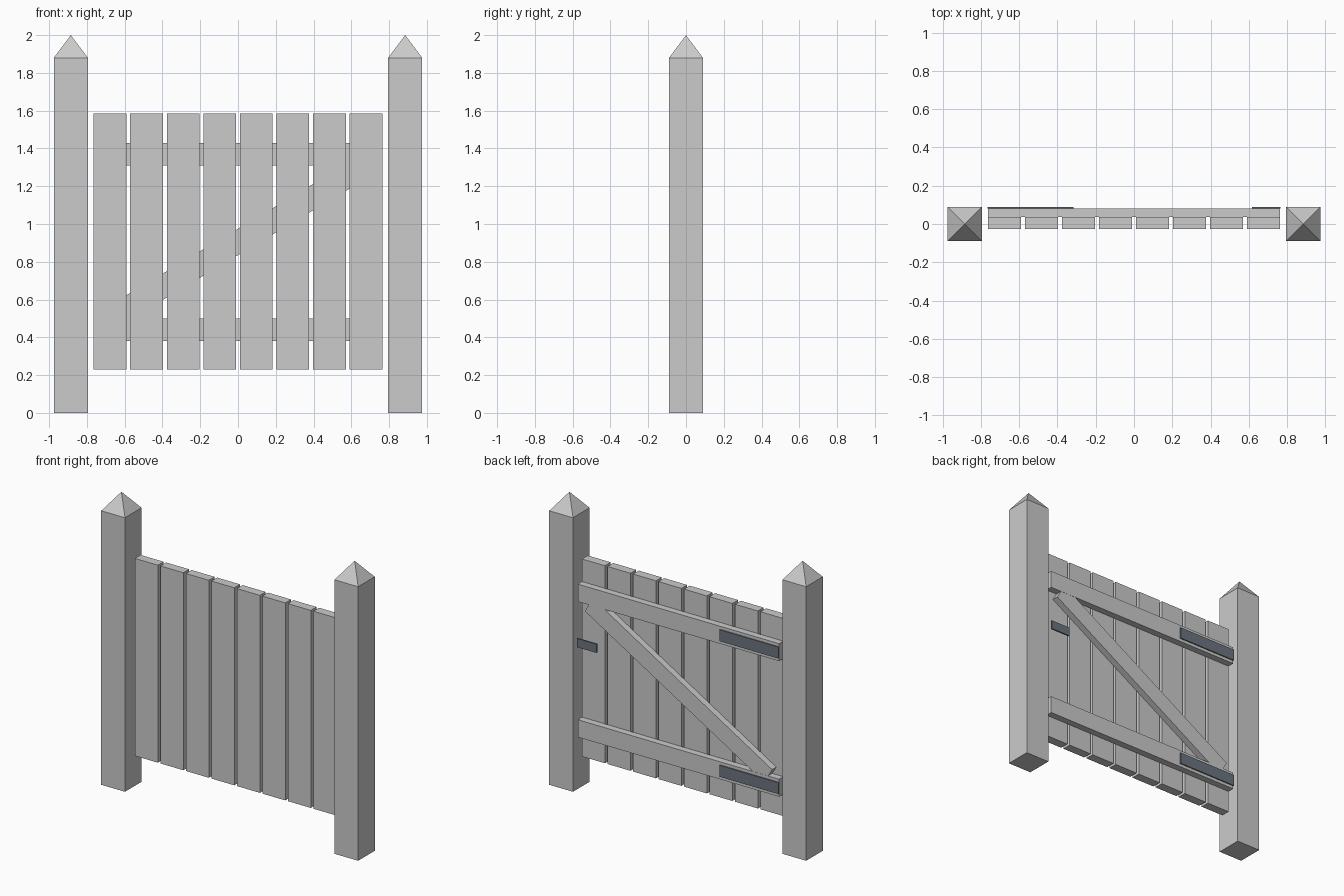
import bpy
import math

cube = bpy.data.objects.get("Cube")
if cube:
    bpy.data.objects.remove(cube, do_unlink=True)


def make_material(name, color):
    mat = bpy.data.materials.new(name)
    mat.use_nodes = True
    mat.diffuse_color = color
    mat.node_tree.nodes["Principled BSDF"].inputs["Base Color"].default_value = color
    return mat


wood = make_material("weathered grey wood", (0.6, 0.6, 0.6, 1))
iron = make_material("dark iron", (0.15, 0.175, 0.21, 1))


def box(name, xs, ys, zs, mat):
    """Box spanning the given (low, high) ranges."""
    spans = (xs, ys, zs)
    bpy.ops.mesh.primitive_cube_add(size=1, location=[(a + b) / 2 for a, b in spans])
    obj = bpy.context.object
    obj.name = name
    obj.scale = [b - a for a, b in spans]
    bpy.ops.object.transform_apply(location=False, rotation=False, scale=True)
    obj.data.materials.append(mat)
    return obj


# Posts with pyramid caps
POST_X, POST_HALF, POST_TOP, TIP = 0.885, 0.09, 1.88, 2.0
for side, label in ((-1, "right"), (1, "left")):
    x = side * POST_X
    box(f"{label}_post", (x - POST_HALF, x + POST_HALF), (-POST_HALF, POST_HALF),
        (0, POST_TOP), wood)
    bpy.ops.mesh.primitive_cone_add(
        vertices=4, radius1=POST_HALF * math.sqrt(2), radius2=0, depth=TIP - POST_TOP,
        end_fill_type='NOTHING', location=(x, 0, (POST_TOP + TIP) / 2),
        rotation=(0, 0, math.pi / 4))
    cap = bpy.context.object
    cap.name = f"{label}_post_cap"
    cap.data.materials.append(wood)

# Vertical planks
GATE_HALF, PLANKS, PLANK_W = 0.764, 8, 0.174
PLANK_BACK, RAIL_BACK = 0.036, 0.082
pitch = (2 * GATE_HALF - PLANK_W) / (PLANKS - 1)
for i in range(PLANKS):
    x = -GATE_HALF + i * pitch
    box(f"plank_{i + 1}", (x, x + PLANK_W), (-0.026, PLANK_BACK), (0.23, 1.585), wood)

# Rails across the back, each with a hinge strap
RAIL_H = 0.12
for label, z in (("lower", 0.44), ("upper", 1.37)):
    box(f"{label}_rail", (-GATE_HALF, GATE_HALF), (PLANK_BACK, RAIL_BACK),
        (z - RAIL_H / 2, z + RAIL_H / 2), wood)
    box(f"{label}_hinge_strap", (-GATE_HALF - 0.002, -0.317), (RAIL_BACK, 0.09),
        (z - 0.039, z + 0.039), iron)

# Diagonal brace between the rails
run, rise = 1.36, 0.81
length = math.hypot(run, rise)
brace = box("diagonal_brace", (-length / 2, length / 2), (PLANK_BACK, RAIL_BACK - 0.001),
            (-RAIL_H / 2, RAIL_H / 2), wood)
brace.location.z = 0.905
brace.rotation_euler.y = -math.atan2(rise, run)

# Latch plate
box("latch", (0.617, 0.765), (0.08, 0.09), (1.0, 1.06), iron)
